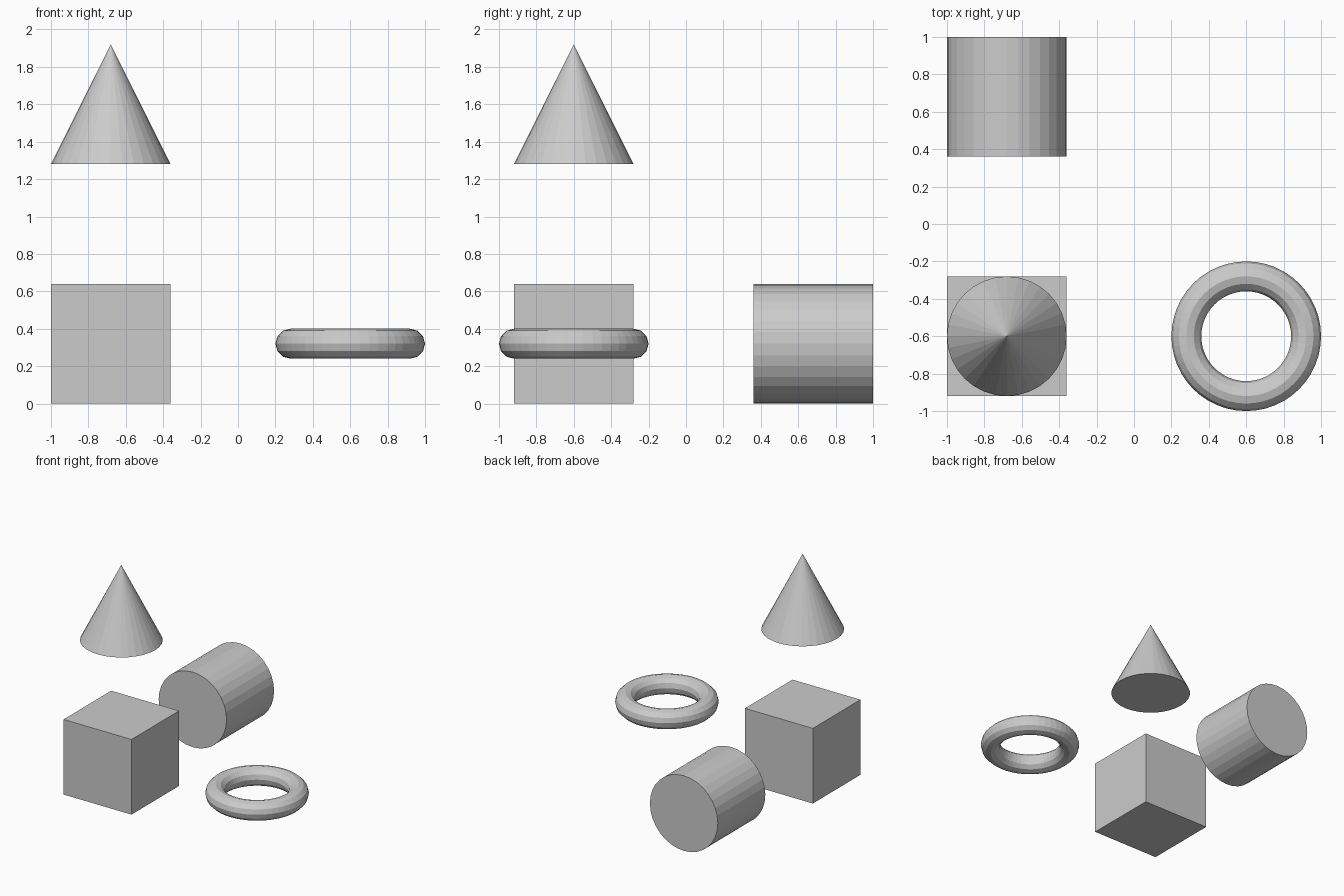
import bpy
from math import pi

if "Cube" in bpy.data.objects:
    bpy.data.objects.remove(bpy.data.objects["Cube"])

U = 0.32                      # half-size shared by the solids
X, Y, Z = -0.68, -0.6, 0.32   # cube centre
STEP = 4 * U                  # spacing between the solids


def name_last(name):
    bpy.context.object.name = name


# cube at the corner of the arrangement
bpy.ops.mesh.primitive_cube_add(size=2 * U, location=(X, Y, Z))
name_last("cube")

# ring offset along x
bpy.ops.mesh.primitive_torus_add(major_segments=48, minor_segments=12,
                                 major_radius=U, minor_radius=U / 4,
                                 location=(X + STEP, Y, Z))
name_last("ring")

# cylinder offset along y, lying on its side
bpy.ops.mesh.primitive_cylinder_add(vertices=32, radius=U, depth=2 * U,
                                    location=(X, Y + STEP, Z),
                                    rotation=(pi / 2, 0, 0))
name_last("cylinder")

# cone offset along z
bpy.ops.mesh.primitive_cone_add(vertices=32, radius1=U, radius2=0, depth=2 * U,
                                location=(X, Y, Z + STEP))
name_last("cone")
